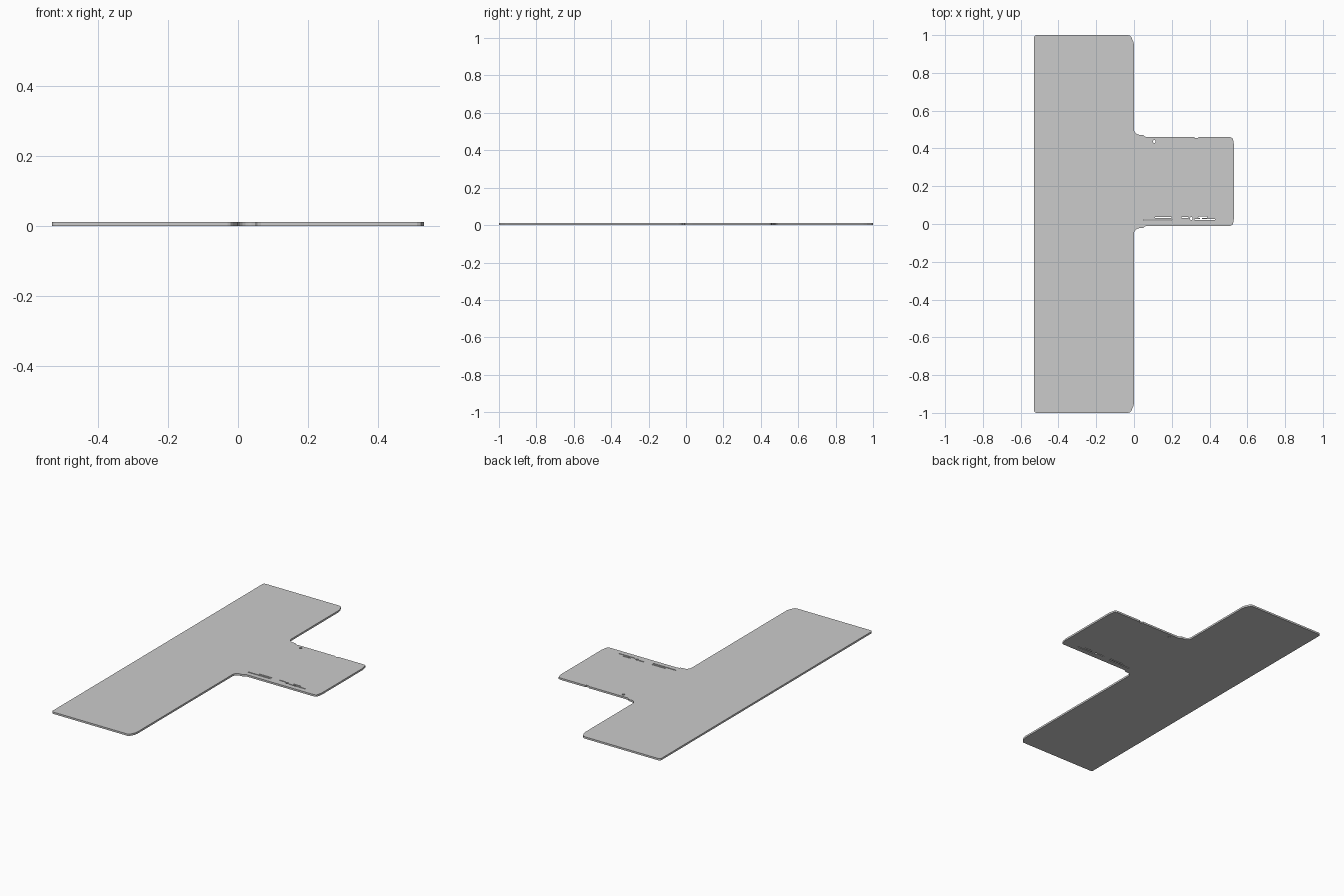
import bpy, bmesh, math

if "Cube" in bpy.data.objects:
    bpy.data.objects.remove(bpy.data.objects["Cube"])

T = 0.011  # plate thickness


def prism(name, pts, z0, z1):
    bm = bmesh.new()
    face = bm.faces.new([bm.verts.new((x, y, z0)) for x, y in pts])
    ext = bmesh.ops.extrude_face_region(bm, geom=[face])
    for v in ext["geom"]:
        if isinstance(v, bmesh.types.BMVert):
            v.co.z = z1
    bmesh.ops.recalc_face_normals(bm, faces=bm.faces)
    me = bpy.data.meshes.new(name)
    bm.to_mesh(me)
    bm.free()
    ob = bpy.data.objects.new(name, me)
    bpy.context.collection.objects.link(ob)
    return ob


def arc(cx, cy, r, a0, a1, n=5):
    return [(cx + r * math.cos(math.radians(a0 + (a1 - a0) * i / n)),
             cy + r * math.sin(math.radians(a0 + (a1 - a0) * i / n))) for i in range(n + 1)]


def pill(x0, x1, y, r):
    return arc(x1 - r, y, r, -90, 90, 6) + arc(x0 + r, y, r, 90, 270, 6)


# Upper inside corner, relative to the arm edge, from the arm to the long bar
neck = [(0.066, 0), (0.056, 0.003), (0.049, 0.01), (0.038, 0.012)] + arc(0.03, 0.042, 0.03, 270, 180)
TOP, LOW = 0.46, -0.01

# Outline, anticlockwise from the lower left
outline = arc(-0.515, -0.983, 0.017, 180, 270)
outline += [(-0.03, -1), (-0.021, -0.997), (-0.014, -0.988), (-0.004, -0.967), (0, -0.95)]
outline += [(x, LOW - y) for x, y in reversed(neck)]
outline += [(0.51, LOW), (0.521, -0.005), (0.525, 0.006), (0.53, 0.035)]
outline += [(0.53, 0.415), (0.525, 0.444), (0.521, 0.455), (0.51, TOP)]
# Finger notch in the arm edge
outline += [(0.341, TOP), (0.337, TOP - 0.006), (0.323, TOP - 0.006), (0.319, TOP)]
outline += [(x, TOP + y) for x, y in neck]
outline += [(0, 0.95), (-0.004, 0.967), (-0.014, 0.988), (-0.021, 0.997), (-0.03, 1)]
outline += arc(-0.515, 0.983, 0.017, 90, 180)
# Fit the sides to the full width
outline = [(-0.53 if x < -0.529 else x, y) for x, y in outline]
plate = prism("tee_plate", outline, 0, T)

# Slots and small holes through the arm
cutters = [
    pill(0.05, 0.20, 0.022, 0.003),
    pill(0.11, 0.20, 0.035, 0.0025),
    pill(0.25, 0.29, 0.034, 0.003),
    pill(0.32, 0.43, 0.023, 0.0025),
    pill(0.34, 0.39, 0.036, 0.003),
    arc(0.303, 0.029, 0.008, 0, 330, 11),
    arc(0.355, 0.027, 0.006, 0, 330, 11),
    arc(0.107, 0.437, 0.008, 0, 330, 11),
]
for i, pts in enumerate(cutters):
    c = prism(f"slot_cutter_{i}", pts, -0.01, T + 0.01)
    c.hide_render = True
    c.hide_viewport = True
    m = plate.modifiers.new(f"slot_{i}", 'BOOLEAN')
    m.operation = 'DIFFERENCE'
    m.solver = 'EXACT'
    m.object = c
